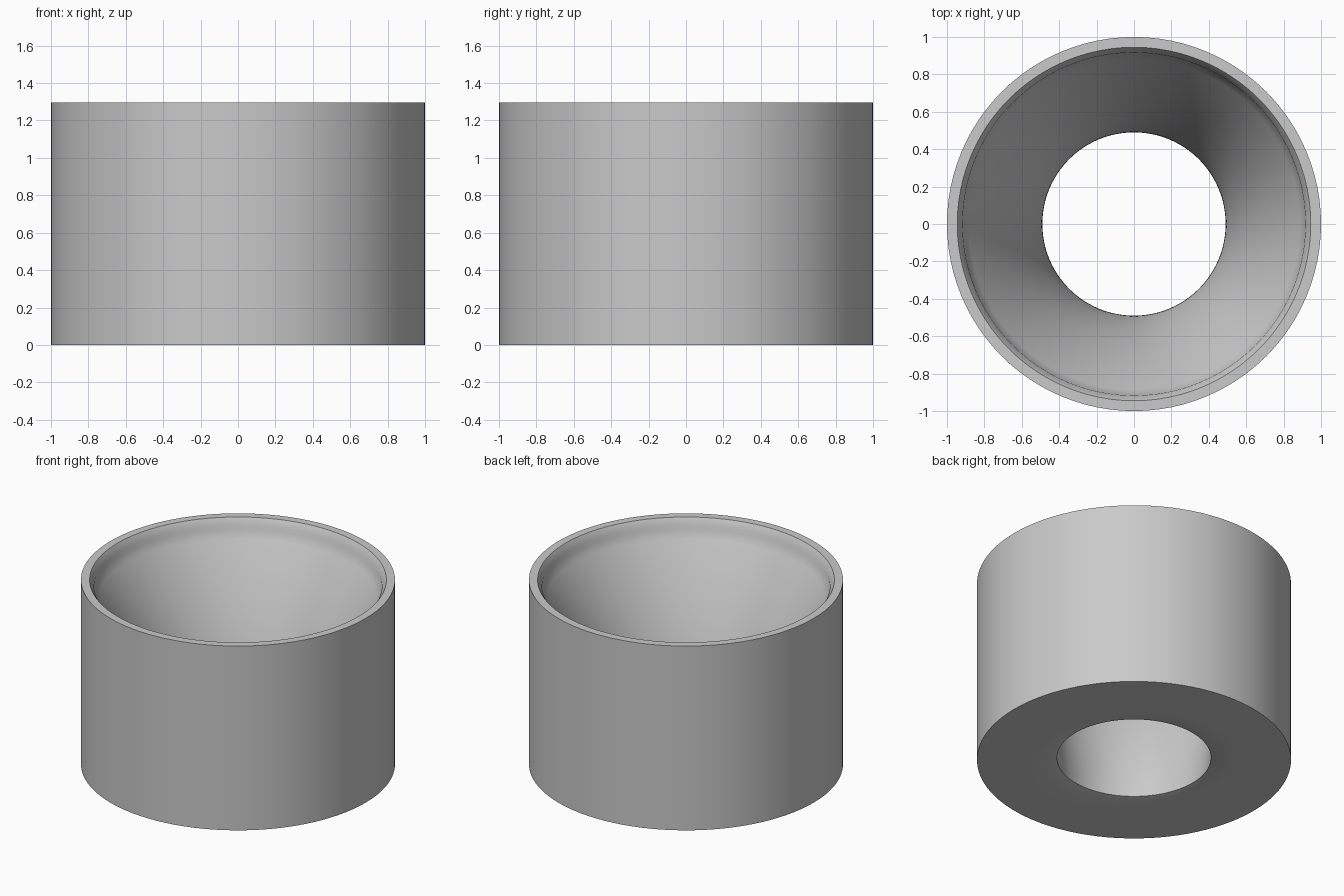
import bpy, bmesh, math

cube = bpy.data.objects.get("Cube")
if cube:
    bpy.data.objects.remove(cube, do_unlink=True)

SEGMENTS = 96
HEIGHT = 1.295
BORE_RINGS = 24
THROAT_Z = 0.015
BORE_TOP = 1.22

# Single plain grey
grey = bpy.data.materials.new("plain grey")
grey.use_nodes = True
colour = (0.59, 0.59, 0.59, 1)
grey.diffuse_color = colour
grey.node_tree.nodes["Principled BSDF"].inputs["Base Color"].default_value = colour

# Slightly dished base, outer wall, flat rim, chamfered lip and short step
profile = [(0.49, THROAT_Z), (0.53, 0.006), (0.62, 0), (1, 0), (1, HEIGHT),
           (0.945, HEIGHT), (0.917, 1.25), (0.915, BORE_TOP)]

# Trumpet-shaped bore, steepest at the throat
for i in range(1, BORE_RINGS):
    t = 1 - i / BORE_RINGS
    profile.append((0.49 + 0.425 * t ** 1.7, THROAT_Z + (BORE_TOP - THROAT_Z) * t))


def lathe(name, points):
    bm = bmesh.new()
    rings = []
    for r, z in points:
        ring = []
        for s in range(SEGMENTS):
            a = math.tau * s / SEGMENTS
            ring.append(bm.verts.new((r * math.cos(a), r * math.sin(a), z)))
        rings.append(ring)
    for k, low in enumerate(rings):
        high = rings[(k + 1) % len(rings)]
        for s in range(SEGMENTS):
            n = (s + 1) % SEGMENTS
            bm.faces.new((low[s], low[n], high[n], high[s]))
    bmesh.ops.recalc_face_normals(bm, faces=bm.faces)
    mesh = bpy.data.meshes.new(name)
    bm.to_mesh(mesh)
    bm.free()
    mesh.materials.append(grey)
    obj = bpy.data.objects.new(name, mesh)
    bpy.context.collection.objects.link(obj)
    return obj


body = lathe("flared_sleeve", profile)
bpy.ops.object.select_all(action="DESELECT")
body.select_set(True)
bpy.context.view_layer.objects.active = body
bpy.ops.object.shade_smooth_by_angle(angle=math.radians(35))
